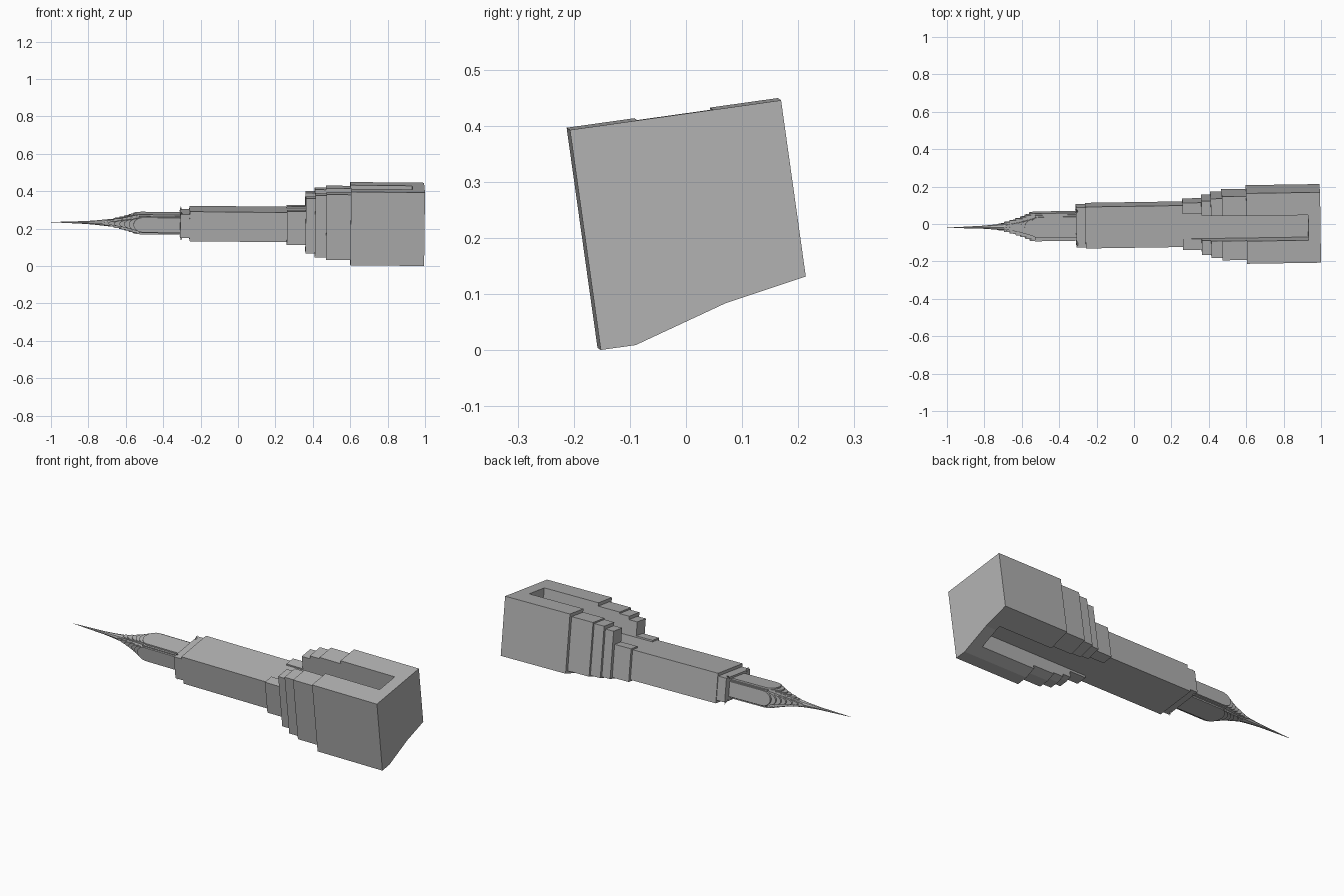
import bpy, bmesh, math
from mathutils import Matrix

cube = bpy.data.objects.get("Cube")
if cube:
    bpy.data.objects.remove(cube, do_unlink=True)

grey = bpy.data.materials.new("stone_grey")
grey.use_nodes = True
COLOR = (0.45, 0.45, 0.45, 1)
grey.diffuse_color = COLOR
grey.node_tree.nodes["Principled BSDF"].inputs["Base Color"].default_value = COLOR

# The tower lies on its side, rolled and slightly tilted; its axis is local x
LAY = (Matrix.Translation((0, -0.005, 0.225)) @ Matrix.Rotation(0.015, 4, 'Z')
       @ Matrix.Rotation(0.01, 4, 'Y') @ Matrix.Rotation(math.radians(8), 4, 'X'))


def finish(name, bm):
    bmesh.ops.recalc_face_normals(bm, faces=bm.faces)
    mesh = bpy.data.meshes.new(name)
    bm.to_mesh(mesh)
    bm.free()
    mesh.materials.append(grey)
    ob = bpy.data.objects.new(name, mesh)
    ob.matrix_world = LAY
    bpy.context.collection.objects.link(ob)
    return ob


def prism(name, points, low, high, place):
    """Extrude a 2D outline; place(p, q, t) gives the 3D position."""
    bm = bmesh.new()
    ends = [[bm.verts.new(place(p, q, t)) for p, q in points] for t in (low, high)]
    for ring in ends:
        bm.faces.new(ring)
    n = len(points)
    for i in range(n):
        j = (i + 1) % n
        bm.faces.new((ends[0][i], ends[0][j], ends[1][j], ends[1][i]))
    return finish(name, bm)


def along_x(p, q, t):
    return (t, p, q)


def box(name, x0, x1, a, b0, b1):
    return prism(name, [(-a, b0), (a, b0), (a, b1), (-a, b1)], x0, x1, along_x)


# Lower setbacks, each wider than the last, with an irregular lower side
cutters = [box("upper_slot_cutter", 0.1, 0.93, 0.068, 0.08, 0.4),
           box("lower_slot_cutter", 0.1, 0.93, 0.068, -0.4, -0.08)]
stages = [  # start, end, half width, top, deep bottom, shallow bottom
    (0.26, 0.37, 0.127, 0.088, 0.093, 0.088),
    (0.36, 0.42, 0.146, 0.162, 0.135, 0.092),
    (0.41, 0.48, 0.160, 0.180, 0.155, 0.096),
    (0.47, 0.61, 0.172, 0.188, 0.165, 0.100),
    (0.60, 0.995, 0.190, 0.206, 0.190, 0.111)]
for i, (x0, x1, a, top, deep, shallow) in enumerate(stages):
    mid = shallow + (deep - shallow) * 0.35
    outline = [(-a, -deep), (-a * 0.67, -deep), (0.041, -mid),
               (a, -shallow), (a, top), (-a, top)]
    stage = prism(f"setback_{i + 1}", outline, x0, x1, along_x)
    bpy.context.view_layer.objects.active = stage
    for cutter in cutters:
        mod = stage.modifiers.new("slot", 'BOOLEAN')
        mod.operation = 'DIFFERENCE'
        mod.solver = 'EXACT'
        mod.object = cutter
        bpy.ops.object.modifier_apply(modifier=mod.name)
for cutter in cutters:
    bpy.data.objects.remove(cutter, do_unlink=True)

# Main shaft and the shoulders under the crown
box("main_shaft", -0.26, 0.28, 0.112, -0.08, 0.08)
box("shaft_shoulder", -0.31, -0.25, 0.108, -0.064, 0.064)
box("crown_body", -0.53, -0.30, 0.066, -0.045, 0.045)

# Small corner ornaments
for sa in (-1, 1):
    for sb in (-1, 1):
        bm = bmesh.new()
        turn = Matrix.Rotation(math.atan2(sb, sa), 4, 'X') @ Matrix.Rotation(math.radians(-90), 4, 'X')
        bmesh.ops.create_cone(bm, cap_ends=True, segments=4, radius1=0.008, radius2=0.001,
                              depth=0.03, matrix=Matrix.Translation((-0.305, sa * 0.088, sb * 0.066)) @ turn)
        finish("corner_ornament", bm)


def arch(half, start, tip, rise):
    """Round-headed outline pointing toward -x, as (x, side) pairs."""
    pts = [(start, -half)]
    for k in range(11):
        t = math.pi * (k / 10 - 0.5)
        pts.append((tip + rise - rise * math.cos(t), half * math.sin(t)))
    return pts + [(start, half)]


# Crown: crossing round-headed vaults that shrink toward the tip
tiers = [(-0.56, 0.075), (-0.585, 0.064), (-0.61, 0.054), (-0.635, 0.045),
         (-0.665, 0.036), (-0.695, 0.027), (-0.725, 0.019)]
for i, (tip, reach) in enumerate(tiers):
    start = -0.30 if i == 0 else tip + 0.12
    rise = 0.05 + 0.004 * i
    deep = reach * 0.71
    prism(f"crown_side_arch_{i + 1}", arch(deep * 0.75, start, tip, rise), -reach, reach,
          lambda p, q, t: (p, t, q))
    prism(f"crown_face_arch_{i + 1}", arch(reach * 0.75, start, tip, rise), -deep, deep,
          lambda p, q, t: (p, q, t))

# Tapering spire
bm = bmesh.new()
rings = []
for x, r in ((-0.68, 0.021), (-0.75, 0.013), (-0.81, 0.008), (-1.0, 0.0006)):
    rings.append([bm.verts.new((x, r * math.cos(k * math.pi / 4), r * math.sin(k * math.pi / 4)))
                  for k in range(8)])
for lower, upper in zip(rings, rings[1:]):
    for k in range(8):
        j = (k + 1) % 8
        bm.faces.new((lower[k], lower[j], upper[j], upper[k]))
bm.faces.new(rings[0])
bm.faces.new(rings[-1])
finish("spire", bm)
